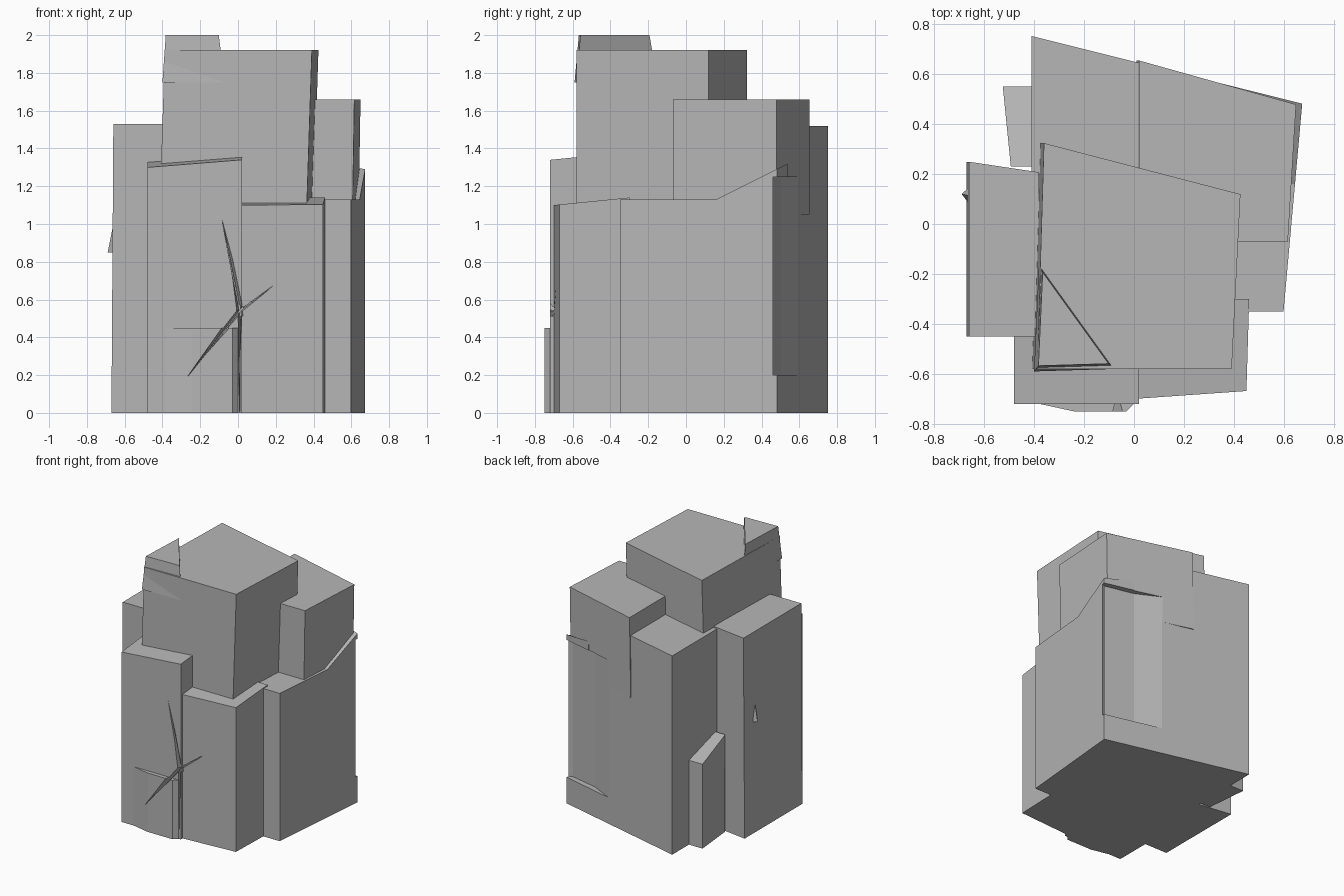
import bpy
import bmesh
from mathutils import Vector

if "Cube" in bpy.data.objects:
    bpy.data.objects.remove(bpy.data.objects["Cube"], do_unlink=True)

stone = bpy.data.materials.new("grey stone")
stone.use_nodes = True
GREY = (.47, .47, .47, 1)
stone.diffuse_color = GREY
stone.node_tree.nodes["Principled BSDF"].inputs["Base Color"].default_value = GREY


def solid(name, low, high):
    """Closed solid between two matching rings of points."""
    bm = bmesh.new()
    low = [bm.verts.new(point) for point in low]
    high = [bm.verts.new(point) for point in high]
    for i in range(len(low)):
        bm.faces.new((low[i - 1], low[i], high[i], high[i - 1]))
    caps = [bm.faces.new(low), bm.faces.new(high)]
    bmesh.ops.triangulate(bm, faces=caps)
    bmesh.ops.recalc_face_normals(bm, faces=bm.faces)
    mesh = bpy.data.meshes.new(name)
    bm.to_mesh(mesh)
    bm.free()
    mesh.materials.append(stone)
    obj = bpy.data.objects.new(name, mesh)
    bpy.context.collection.objects.link(obj)
    return obj


def block(name, left, right, front, back, top, bottom=0, lean=0,
          left_slope=0, right_slope=0, front_slope=0, back_slope=0,
          rise_x=0, rise_y=0):
    """Rough box: sides may run askew, the top may tilt, the whole may lean in x."""
    low, high = [], []
    for side, side_slope, end, end_slope in (
            (left, left_slope, front, front_slope),
            (right, right_slope, front, front_slope),
            (right, right_slope, back, back_slope),
            (left, left_slope, back, back_slope)):
        # crossing point of the two askew walls
        y = (end + end_slope * side) / (1 - end_slope * side_slope)
        x = side + side_slope * y
        low.append((x - lean, y, bottom))
        high.append((x, y, top + rise_x * x + rise_y * y))
    return solid(name, low, high)


def prism(name, corners, bottom, top, shrink=1):
    """Upright prism whose top may be drawn in towards its middle."""
    corners = [Vector(corner).to_3d() for corner in corners]
    middle = sum(corners, Vector()) / len(corners)
    up = Vector((0, 0, 1))
    return solid(name, [c + up * bottom for c in corners],
                 [middle.lerp(c, shrink) + up * top for c in corners])


def carve(cutter, *targets):
    cutter.hide_render = True
    cutter.hide_viewport = True
    cutter.display_type = 'WIRE'
    for target in targets:
        mod = target.modifiers.new("carve", 'BOOLEAN')
        mod.operation = 'DIFFERENCE'
        mod.solver = 'EXACT'
        mod.object = cutter


# Main lower mass and the shoulder rising towards its back corner
body = block("lower_body", left=-.4, right=.63, right_slope=.09, front=-.35,
             back=.65, back_slope=-.25, top=1.13)
shoulder = block("rising_shoulder", left=.45, right=.63, right_slope=.09, front=.12,
                 back=.65, back_slope=-.25, bottom=1, top=1.05, rise_y=.5)

# Tall core and the raised crest on its front corner
block("tall_core", left=-.37, left_slope=.03, right=.42, right_slope=.05,
      front=-.58, back=.23, back_slope=-.26, bottom=1, top=1.92, lean=.03)
prism("crest", [(-.4, -.59), (-.07, -.58), (-.38, -.15)], bottom=1.75, top=2, shrink=.85)

# Stepped blocks leaning against the core
block("back_right_column", left=-.41, right=.02, front=.2,
      back=.65, back_slope=-.25, top=1.52)
upper = block("back_left_block", left=.02, right=.62, right_slope=.06, front=-.07,
              back=.66, back_slope=-.28, bottom=1.05, top=1.66, lean=.01)
block("side_slab", left=-.66, right=-.38, front=-.45,
      back=.15, back_slope=-.15, top=1.53, lean=.01)
prism("side_chip", [(-.6, 0), (-.69, .12), (-.6, .2)], bottom=.85, top=1, shrink=.5)
block("corner_buttress", left=-.47, left_slope=-.1, right=-.38, front=.23,
      back=.55, top=.81, rise_y=-.3)

# Front step in two heights, the higher one bulging near its foot
front_high = block("front_high_step", left=-.48, right=.02, front=-.72, back=-.3,
                   top=1.41, rise_x=.08, rise_y=.1)
bulge = prism("foot_bulge", [(-.47, -.7), (-.24, -.75), (-.03, -.75), (.02, -.7)],
              bottom=0, top=.45)
front_low = block("front_low_step", left=0, right=.47, right_slope=.03,
                  front=-.7, front_slope=.07, back=-.3, top=1.17, rise_y=.1)

# Cracks branching from one point on the front, narrowing inwards
hub = Vector((.01, -.8, .54))
depth = Vector((0, .13, 0))
for branch, x, z, width in (("upper", -.1, 1.1, .04), ("side", .22, .7, .03),
                            ("slanting", -.3, .15, .03), ("lower", .01, -.1, .02)):
    run = Vector((x, hub.y, z)) - hub
    across = run.cross(depth).normalized() * width
    start = hub - run * .05
    outer = [hub + run, start + across, start - across]
    inner = [hub + run * .8 + depth, start + across / 9 + depth, start - across / 9 + depth]
    carve(solid(branch + "_crack_cutter", outer, inner), front_high, bulge, front_low)

# Shallow recess beside the back corner
recess = prism("recess_cutter", [(.2, .61), (.42, .5), (.64, .45), (.8, .5), (.4, .8)],
               bottom=.2, top=1.25)
carve(recess, body, shoulder, upper)
